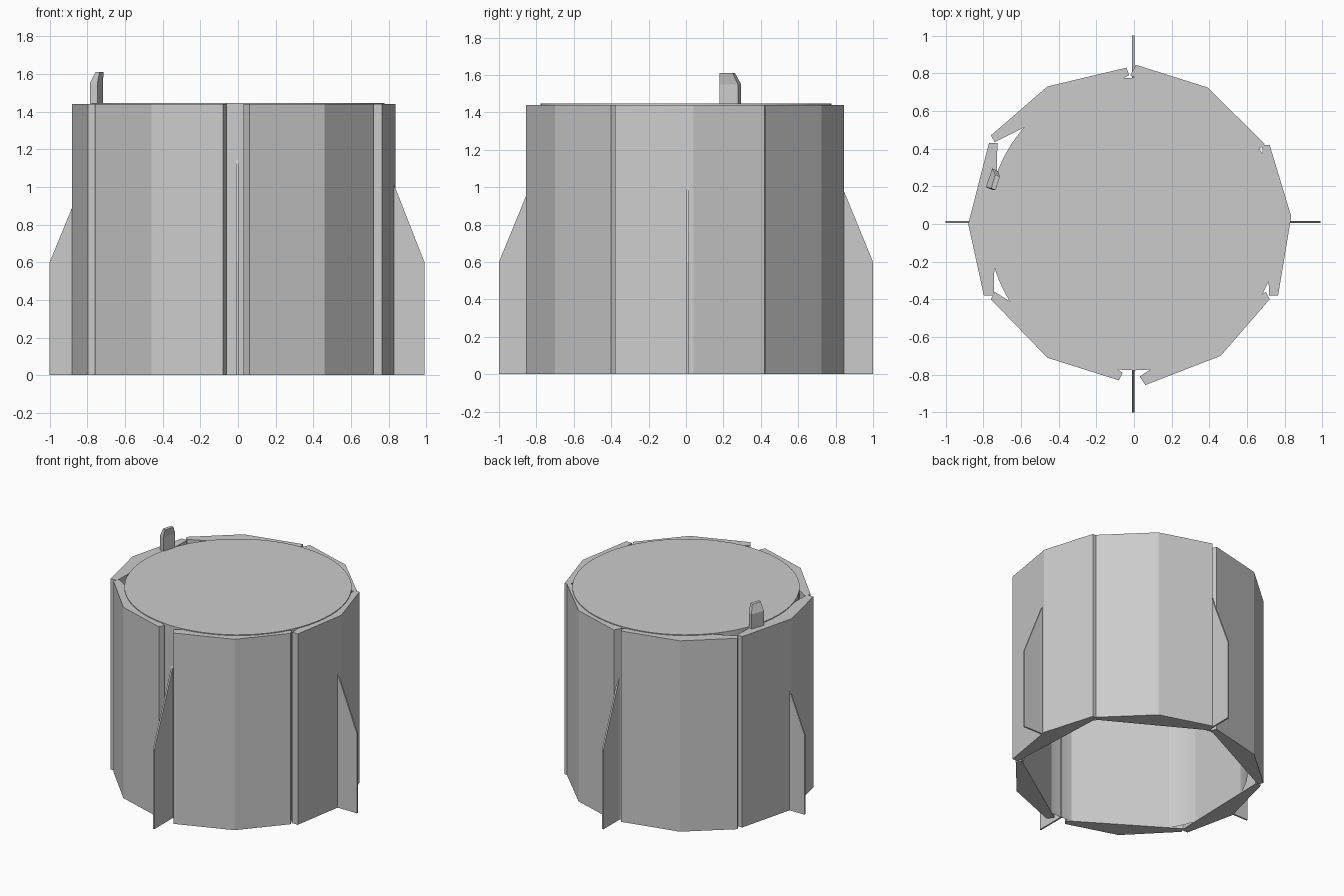
import bpy, bmesh, math
from mathutils import Vector

if "Cube" in bpy.data.objects:
    bpy.data.objects.remove(bpy.data.objects["Cube"])


def make_object(name, bm):
    bmesh.ops.remove_doubles(bm, verts=bm.verts, dist=1e-5)
    bmesh.ops.recalc_face_normals(bm, faces=bm.faces)
    mesh = bpy.data.meshes.new(name)
    bm.to_mesh(mesh)
    bm.free()
    obj = bpy.data.objects.new(name, mesh)
    bpy.context.collection.objects.link(obj)
    return obj


def loft(name, rings):
    """Closed solid through rings of equal point count."""
    bm = bmesh.new()
    loops = [[bm.verts.new(p) for p in ring] for ring in rings]
    n = len(loops[0])
    for a, b in zip(loops, loops[1:]):
        for i in range(n):
            bm.faces.new((a[i], a[(i + 1) % n], b[(i + 1) % n], b[i]))
    bm.faces.new(loops[0])
    bm.faces.new(loops[-1])
    return make_object(name, bm)


WALL_H = 1.44

# Six armour panels: folded outside, straight inside, with gaps between
panels = {
    "right": [(0.72, 0.42), (0.835, 0.04), (0.765, -0.38), (0.718, -0.38), (0.68, 0.42)],
    "back_right": [(0.01, 0.845), (0.39, 0.725), (0.695, 0.425), (0.67, 0.40), (-0.02, 0.79)],
    "back_left": [(-0.04, 0.83), (-0.46, 0.73), (-0.76, 0.47), (-0.74, 0.435), (-0.025, 0.79)],
    "left": [(-0.77, 0.43), (-0.88, 0.0), (-0.797, -0.38), (-0.745, -0.38), (-0.725, 0.43)],
    "front_left": [(-0.08, -0.83), (-0.46, -0.71), (-0.76, -0.40), (-0.74, -0.36), (-0.06, -0.79)],
    "front_right": [(0.06, -0.855), (0.46, -0.70), (0.72, -0.40), (0.70, -0.36), (0.03, -0.81)],
}
for side, outline in panels.items():
    loft(side + "_panel", [[(x, y, z) for x, y in outline] for z in (0, WALL_H)])

# Inner drum: thin round wall with a lid, open below
bm = bmesh.new()
R, N = 0.777, 64
circle = [(R * math.cos(2 * math.pi * i / N), R * math.sin(2 * math.pi * i / N)) for i in range(N)]
low = [bm.verts.new((x, y, 0)) for x, y in circle]
high = [bm.verts.new((x, y, WALL_H + 0.006)) for x, y in circle]
for i in range(N):
    j = (i + 1) % N
    bm.faces.new((low[i], low[j], high[j], high[i])).smooth = True
bm.faces.new(high)
drum = make_object("inner_drum", bm)
bpy.context.view_layer.objects.active = drum
drum.select_set(True)
bpy.ops.object.shade_smooth_by_angle(angle=math.radians(30))
drum.select_set(False)

# Four thin tapered fins: direction, tip radius, sideways offset
fins = {
    "right": ((1, 0), 0.99, 0.01),
    "back": ((0, 1), 1.0, 0.004),
    "left": ((-1, 0), 1.0, -0.01),
    "front": ((0, -1), 1.0, -0.004),
}
for side, (d, tip, offset) in fins.items():
    out = Vector((d[0], d[1], 0))
    across = Vector((-d[1], d[0], 0))
    profile = [(0.77, 0), (tip, 0), (tip, 0.6), (0.77, 1.16)]
    loft(side + "_fin", [[out * r + across * (offset + t) + Vector((0, 0, z)) for r, z in profile]
                         for t in (-0.006, 0.006)])

# Small chamfered tab standing on the left panel
base = [(-0.787, 0.195), (-0.747, 0.18), (-0.718, 0.277), (-0.752, 0.295)]
top = [(-0.757, 0.19), (-0.735, 0.18), (-0.713, 0.25), (-0.737, 0.262)]
loft("top_tab", [[(x, y, WALL_H) for x, y in base],
                 [(x, y, 1.55) for x, y in base],
                 [(x, y, 1.61) for x, y in top]])
